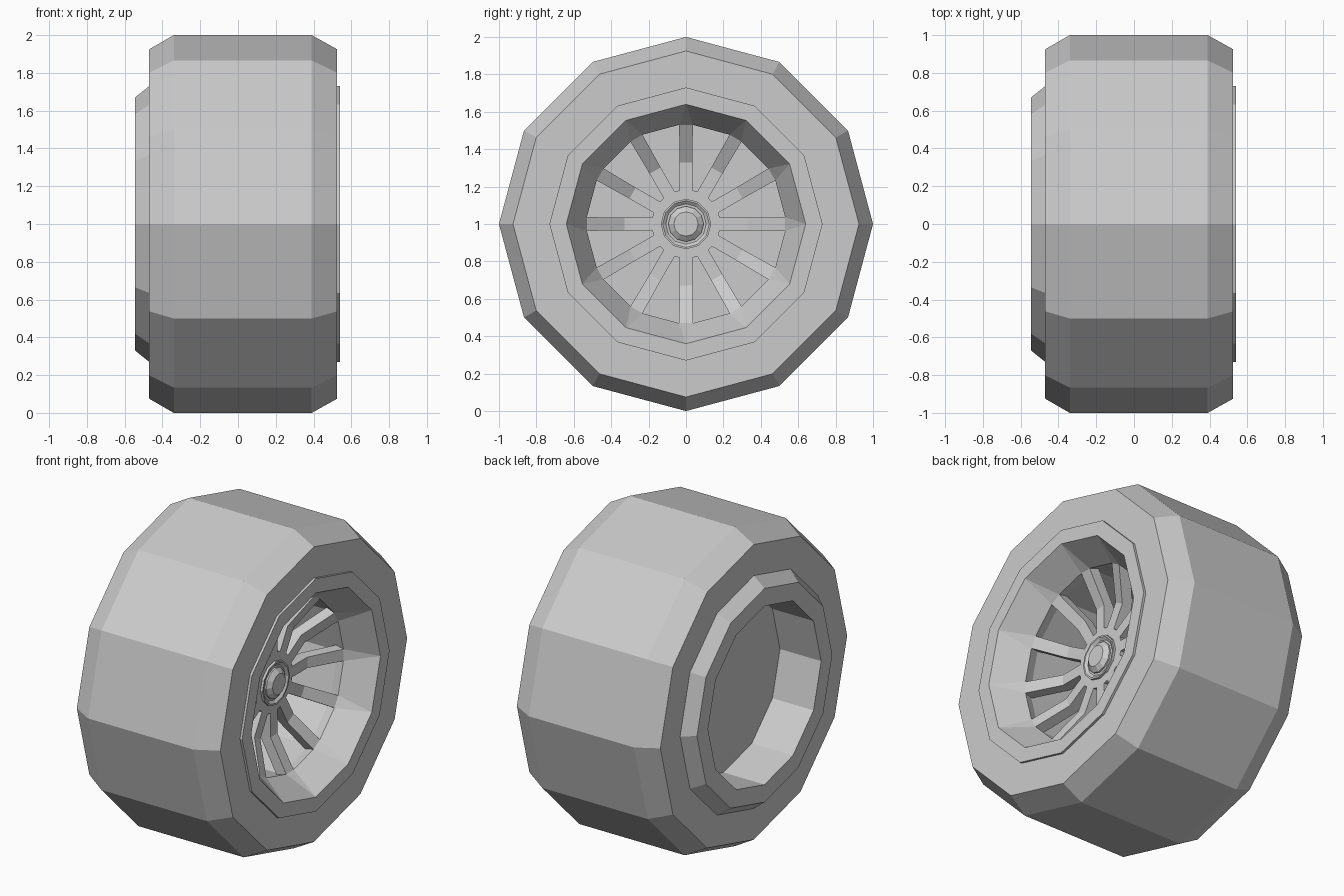
import bpy, bmesh, math

cube = bpy.data.objects.get("Cube")
if cube:
    bpy.data.objects.remove(cube)

SIDES = 12
CENTRE_Z = 1.0

grey = bpy.data.materials.new("plain_grey")
grey.use_nodes = True
colour = (0.6, 0.6, 0.6, 1)
grey.diffuse_color = colour
grey.node_tree.nodes["Principled BSDF"].inputs["Base Color"].default_value = colour


class Lathe:
    """Twelve-sided rings around the x axis; each corner may be split to a width."""

    def __init__(self):
        self.bm = bmesh.new()
        self.cache = {}

    def vert(self, x, y, z):
        key = (round(x, 4), round(y, 4), round(z, 4))
        if key not in self.cache:
            self.cache[key] = self.bm.verts.new((x, y, z + CENTRE_Z))
        return self.cache[key]

    def ring(self, x, r, half=0.0):
        points = []
        for i in range(SIDES):
            a = math.tau * i / SIDES
            s, c = math.sin(a), math.cos(a)
            for w in (-half, half):
                points.append(self.vert(x, r * s + w * c, r * c - w * s))
        return points

    def face(self, verts):
        verts = list(dict.fromkeys(verts))
        if len(verts) > 2:
            return self.bm.faces.new(verts)

    def band(self, a, b, step=1):
        n = len(a)
        for i in range(0, n, step):
            j = (i + 1) % n
            self.face((a[i], a[j], b[j], b[i]))

    def finish(self, name):
        mesh = bpy.data.meshes.new(name)
        self.bm.to_mesh(mesh)
        self.bm.free()
        mesh.materials.append(grey)
        obj = bpy.data.objects.new(name, mesh)
        bpy.context.collection.objects.link(obj)
        return obj


def turned(name, profile, closed=False):
    part = Lathe()
    rings = [part.ring(*p) for p in profile]
    if closed:
        rings.append(rings[0])
    for a, b in zip(rings, rings[1:]):
        part.band(a, b)
    bmesh.ops.recalc_face_normals(part.bm, faces=part.bm.faces)
    return part.finish(name)


# Tyre with bevelled shoulders
turned("tyre", [(-0.47, 0.70), (-0.47, 0.925), (-0.34, 1.0), (0.39, 1.0),
                (0.525, 0.925), (0.525, 0.70)], closed=True)

# Rim: outer dish, lip, barrel, and the web that closes the back
SPOKE_HALF = 0.037
turned("rim", [(-0.22, 0), (-0.22, 0.56), (0.30, 0.56), (0.36, 0.53, SPOKE_HALF),
               (0.54, 0.64), (0.54, 0.73), (-0.47, 0.73), (-0.545, 0.67),
               (-0.545, 0.56), (-0.26, 0.56), (-0.26, 0)])

# Hub plate with twelve spokes that bend outwards to the dish
spokes = Lathe()
root = spokes.ring(0.25, 0.18, 0.034)
bend = spokes.ring(0.25, 0.33, 0.034)
tip = spokes.ring(0.36, 0.53, SPOKE_HALF)
spokes.face(root)
spokes.band(root, bend, step=2)
spokes.band(bend, tip, step=2)
spokes.bm.normal_update()
for f in spokes.bm.faces:
    if f.normal.x < 0:
        f.normal_flip()
hub = spokes.finish("hub_and_spokes")
thick = hub.modifiers.new("thickness", "SOLIDIFY")
thick.thickness = 0.07
thick.offset = -1

# Centre cap: raised collar, groove and tapered nut
turned("centre_cap", [(0.22, 0), (0.22, 0.135), (0.265, 0.135), (0.265, 0.125),
                      (0.252, 0.108), (0.252, 0.095), (0.262, 0.095),
                      (0.285, 0.065), (0.285, 0)])
